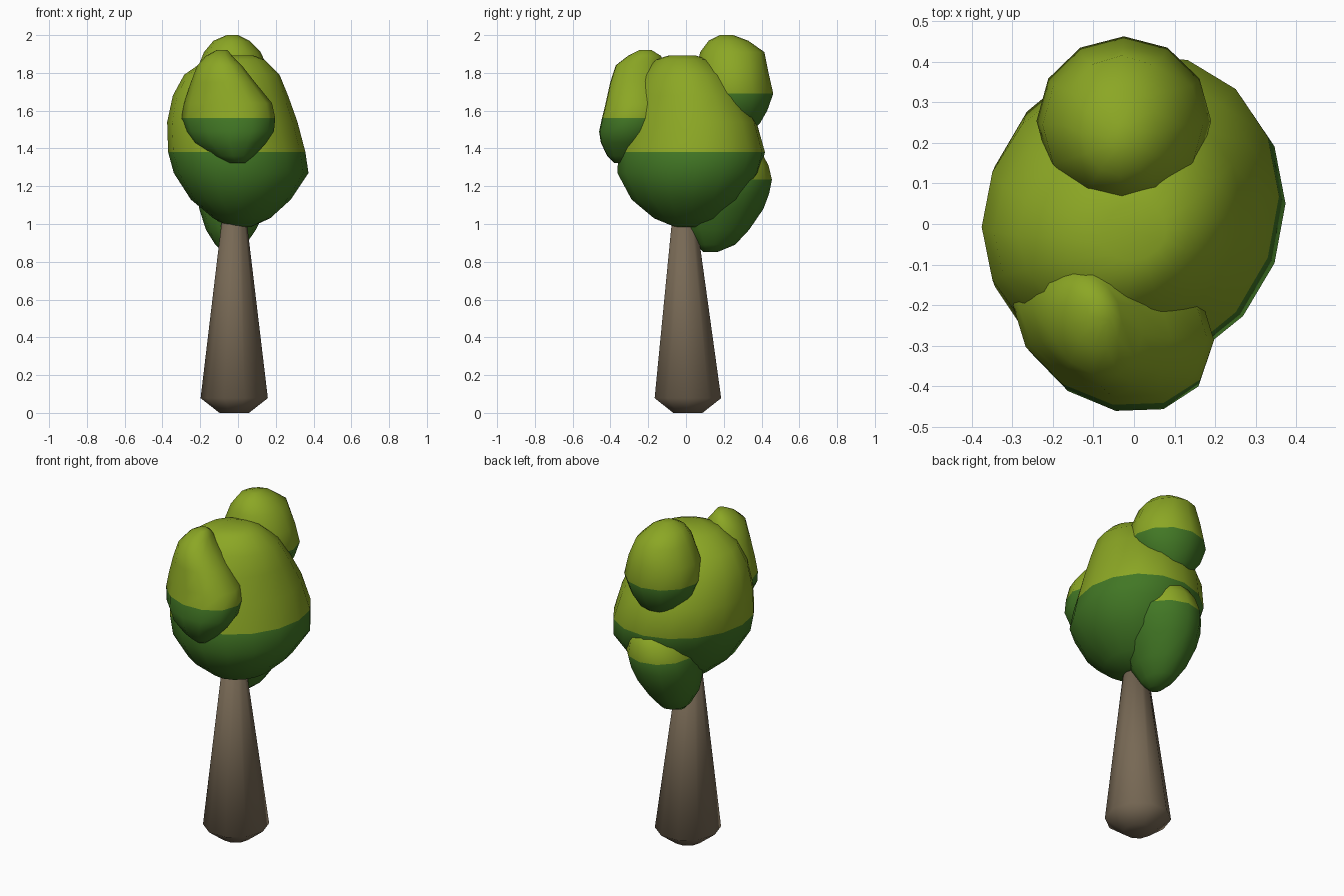
import bpy, math


def material(name, rgb):
    m = bpy.data.materials.new(name)
    m.diffuse_color = (*rgb, 1)
    return m


LIGHT = material("light leaf green", (0.26, 0.385, 0.018))
DARK = material("dark leaf green", (0.054, 0.185, 0.018))
BARK = material("bark brown", (0.185, 0.14, 0.09))


def loft(name, rings, sides, mats, split=None, skew=0.0):
    """Stack of oval rings (z, x0, x1, y0, y1); faces above split use the second material."""
    verts, faces = [], []
    k = math.sqrt(1 - skew * skew)
    for z, x0, x1, y0, y1 in rings:
        for i in range(sides):
            a = math.tau * i / sides
            c, s = math.cos(a), math.sin(a)
            verts.append(((x0 + x1) / 2 + (x1 - x0) / 2 * c,
                          (y0 + y1) / 2 + (y1 - y0) / 2 * (k * s + skew * c), z))
    n = len(rings)
    for r in range(n - 1):
        for i in range(sides):
            j = (i + 1) % sides
            faces.append((r * sides + i, r * sides + j, (r + 1) * sides + j, (r + 1) * sides + i))
    faces.append(tuple(reversed(range(sides))))
    faces.append(tuple(range((n - 1) * sides, n * sides)))
    me = bpy.data.meshes.new(name)
    me.from_pydata(verts, [], faces)
    for m in mats:
        me.materials.append(m)
    for p in me.polygons:
        p.use_smooth = True
        if split is not None and p.center.z > split:
            p.material_index = 1
    ob = bpy.data.objects.new(name, me)
    bpy.context.collection.objects.link(ob)
    return ob


# Tapered trunk with a chamfered foot
trunk = [(z, -0.02 - r, -0.02 + r, y - r * 1.04, y + r * 1.04)
         for z, r, y in ((0, 0.078, 0.01), (0.078, 0.178, 0.01), (1.15, 0.05, -0.012))]
loft("trunk", trunk, 10, [BARK])

# Main crown
loft("main_crown", [
    (0.985, -0.05, 0.07, -0.06, 0.08),
    (1.03, -0.13, 0.17, -0.17, 0.18),
    (1.13, -0.25, 0.28, -0.29, 0.30),
    (1.27, -0.34, 0.373, -0.365, 0.39),
    (1.38, -0.37, 0.357, -0.36, 0.42),
    (1.54, -0.375, 0.315, -0.32, 0.375),
    (1.68, -0.345, 0.265, -0.28, 0.30),
    (1.79, -0.285, 0.22, -0.23, 0.22),
    (1.87, -0.17, 0.14, -0.16, 0.12),
    (1.893, -0.08, 0.08, -0.09, 0.05)], 16, [DARK, LIGHT], 1.38, 0.1)

# Front leaf clump
loft("front_clump", [
    (1.322, -0.06, 0.04, -0.38, -0.26),
    (1.36, -0.14, 0.085, -0.42, -0.18),
    (1.43, -0.24, 0.15, -0.455, -0.10),
    (1.49, -0.28, 0.19, -0.465, -0.06),
    (1.56, -0.30, 0.197, -0.45, -0.03),
    (1.64, -0.285, 0.18, -0.43, -0.05),
    (1.75, -0.25, 0.09, -0.405, -0.08),
    (1.84, -0.215, 0.02, -0.375, -0.11),
    (1.89, -0.17, -0.03, -0.31, -0.13),
    (1.92, -0.115, -0.055, -0.25, -0.18)], 12, [DARK, LIGHT], 1.56, -0.22)

# Upper back leaf clump
loft("upper_back_clump", [
    (1.48, -0.08, 0.03, 0.24, 0.33),
    (1.53, -0.15, 0.10, 0.15, 0.39),
    (1.60, -0.21, 0.16, 0.08, 0.43),
    (1.69, -0.24, 0.19, 0.045, 0.462),
    (1.80, -0.225, 0.17, 0.05, 0.437),
    (1.91, -0.18, 0.12, 0.075, 0.415),
    (1.97, -0.13, 0.06, 0.12, 0.33),
    (2.0, -0.06, 0.0, 0.18, 0.25)], 12, [DARK, LIGHT], 1.69)

# Lower back leaf clump
loft("lower_back_clump", [
    (0.853, -0.08, -0.01, 0.09, 0.17),
    (0.89, -0.12, 0.04, 0.05, 0.26),
    (0.97, -0.17, 0.095, 0.0, 0.335),
    (1.08, -0.205, 0.15, -0.02, 0.41),
    (1.16, -0.215, 0.18, 0.0, 0.44),
    (1.235, -0.205, 0.19, 0.02, 0.455),
    (1.31, -0.17, 0.17, 0.08, 0.437),
    (1.37, -0.10, 0.13, 0.18, 0.405),
    (1.405, -0.02, 0.05, 0.26, 0.35)], 12, [DARK, LIGHT], 1.235, -0.05)
